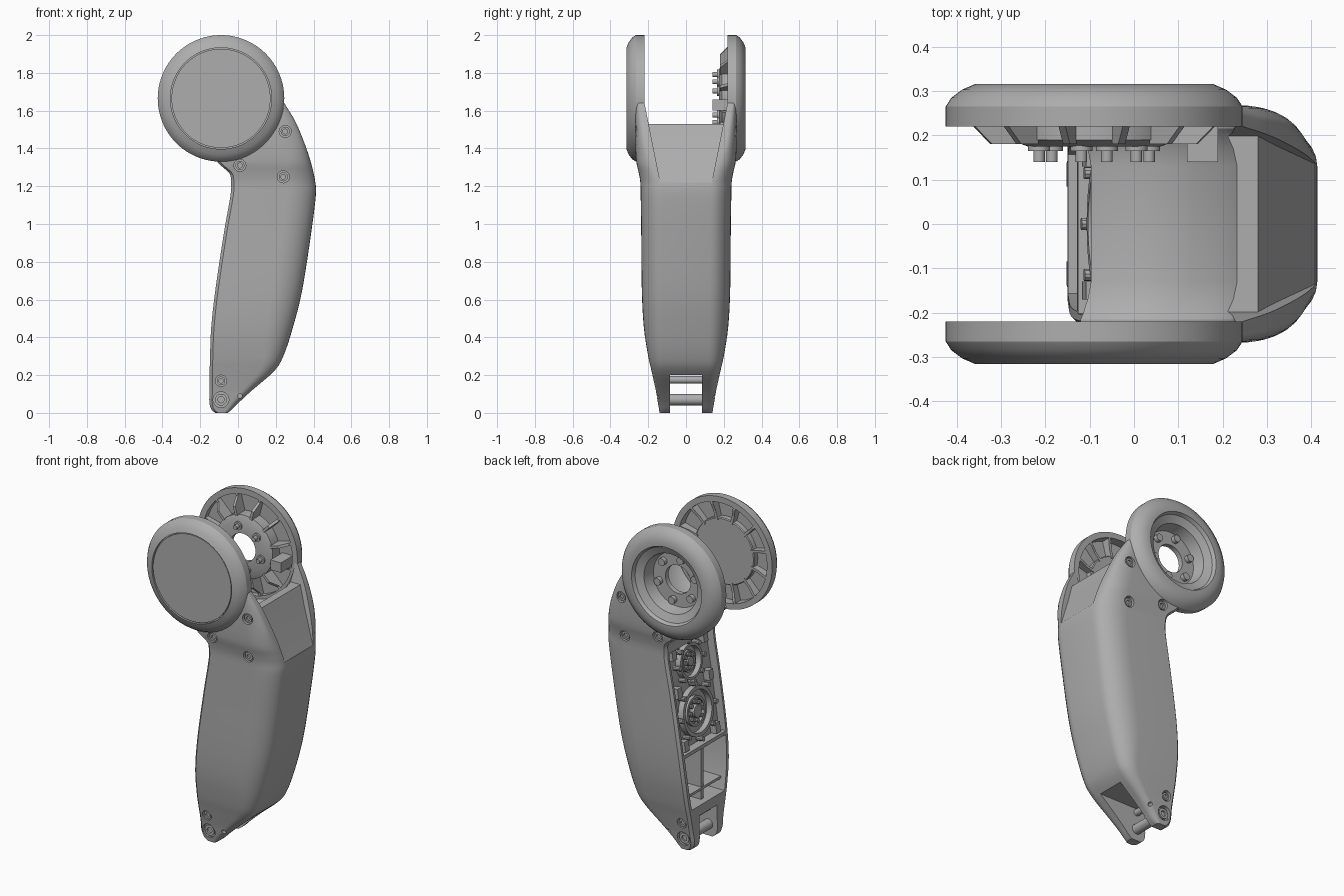
import bpy, bmesh
from math import radians, pi, sin, cos
from mathutils import Matrix, Vector

cube = bpy.data.objects.get("Cube")
if cube:
    bpy.data.objects.remove(cube, do_unlink=True)

grey = bpy.data.materials.new("plain_grey")
grey.use_nodes = True
TONE = (0.42, 0.42, 0.42, 1)
grey.diffuse_color = TONE
grey.node_tree.nodes["Principled BSDF"].inputs["Base Color"].default_value = TONE

HUB = Vector((-0.09, 0, 1.665))


def finish(name, bm):
    bmesh.ops.remove_doubles(bm, verts=bm.verts, dist=0.0001)
    bmesh.ops.recalc_face_normals(bm, faces=bm.faces)
    mesh = bpy.data.meshes.new(name)
    bm.to_mesh(mesh)
    bm.free()
    mesh.materials.append(grey)
    obj = bpy.data.objects.new(name, mesh)
    bpy.context.collection.objects.link(obj)
    return obj


def activate(obj):
    bpy.ops.object.select_all(action='DESELECT')
    obj.select_set(True)
    bpy.context.view_layer.objects.active = obj


def smooth(obj):
    activate(obj)
    bpy.ops.object.shade_smooth_by_angle(angle=radians(30))


def cut(obj, bm):
    cutter = finish("cutter", bm)
    cutter.hide_render = True
    activate(obj)
    mod = obj.modifiers.new("cut", 'BOOLEAN')
    mod.operation, mod.solver, mod.object = 'DIFFERENCE', 'EXACT', cutter
    bpy.ops.object.modifier_apply(modifier=mod.name)
    bpy.data.objects.remove(cutter, do_unlink=True)


def loft(bm, rings):
    rows = [[bm.verts.new(p) for p in ring] for ring in rings]
    n = len(rows[0])
    for a, b in zip(rows, rows[1:]):
        for i in range(n):
            j = (i + 1) % n
            bm.faces.new((a[i], a[j], b[j], b[i]))
    bm.faces.new(rows[0])
    bm.faces.new(rows[-1])


def lathe(bm, profile, matrix, closed=False, seg=64):
    """Turn (radius, height) points about the matrix's z axis."""
    pts = profile + profile[:1] if closed else profile
    rows = [[bm.verts.new(matrix @ Vector((r * cos(2 * pi * k / seg), r * sin(2 * pi * k / seg), h)))
             for k in range(seg)] for r, h in pts]
    for a, b in zip(rows, rows[1:]):
        for i in range(seg):
            j = (i + 1) % seg
            bm.faces.new((a[i], a[j], b[j], b[i]))


def rod(bm, radius, low, high, matrix, seg=20):
    lathe(bm, [(0, low), (radius, low), (radius, high), (0, high)], matrix, seg=seg)


def box(bm, lo, hi, matrix=Matrix()):
    loft(bm, [[matrix @ Vector((x, y, z)) for x, y in
               ((lo[0], lo[1]), (hi[0], lo[1]), (hi[0], hi[1]), (lo[0], hi[1]))] for z in (lo[2], hi[2])])


def side(s, x=0, z=0):
    """Local z points out of the left (s=1) or right (s=-1) side."""
    return Matrix.Translation((x, 0, z)) @ Matrix.Rotation(-s * pi / 2, 4, 'X')


# Limb shell: height, x start, x end, half width, corner length, corner depth
STATIONS = [Vector(v) for v in (
    (0, -.12, -.055, .14, .02, .02), (.02, -.142, -.03, .143, .03, .03),
    (.06, -.152, .01, .15, .04, .04), (.12, -.15, .075, .16, .05, .04),
    (.22, -.15, .19, .182, .08, .06), (.3, -.148, .24, .2, .1, .08),
    (.45, -.142, .29, .223, .14, .1), (.65, -.12, .34, .234, .16, .11),
    (.95, -.075, .387, .237, .16, .11), (1.15, -.04, .412, .24, .16, .11),
    (1.22, -.037, .41, .242, .16, .11), (1.27, -.047, .4, .25, .15, .1),
    (1.33, -.11, .385, .263, .13, .09), (1.42, -.15, .355, .268, .12, .06),
    (1.54, -.15, .305, .268, .08, .04), (1.64, -.1, .245, .265, .03, .02))]


def refine(pts, steps=4):
    out = []
    for i in range(len(pts) - 1):
        a, b = pts[i], pts[i + 1]
        ma = (b - pts[i - 1]) / 2 if i else b - a
        mb = (pts[i + 2] - a) / 2 if i + 2 < len(pts) else b - a
        for k in range(steps):
            t = k / steps
            h = t * t * (3 - 2 * t)
            out.append(a * (1 - h) + b * h + ma * (t * (1 - t) ** 2) - mb * (t * t * (1 - t)))
    return out + [pts[-1]]


FINE = refine(STATIONS)


def at(z):
    for a, b in zip(FINE, FINE[1:]):
        if a[0] <= z <= b[0]:
            return a.lerp(b, (z - a[0]) / (b[0] - a[0]))
    return FINE[-1]


def section(s):
    z, x0, x1, w, cx, cy = s
    half = [(x0, w - .015), (x0 + .015, w)]
    for k in range(9):
        t = k * pi / 16
        half.append((x1 - cx + cx * sin(t), w - cy + cy * cos(t)))
    return [(x, y, z) for x, y in half] + [(x, -y, z) for x, y in reversed(half)]


bm = bmesh.new()
loft(bm, [section(s) for s in FINE])
limb = finish("limb_shell", bm)

# Round seat between the two ears
bm = bmesh.new()
half = [(.32, .4), (.32, .215), (.33, .2), (.342, .17), (.35, .13)]
lathe(bm, [(0, .4)] + half + [(r, -h) for r, h in reversed(half)] + [(0, -.4)], side(1, HUB.x, HUB.z))
cut(limb, bm)

# Sloped notch in the rear wall
bm = bmesh.new()
notch = [(-.1, 1.53), (.28, 1.53), (.322, 1.42), (.408, 1.22), (.6, 1.22), (.6, 1.8), (-.1, 1.8)]
loft(bm, [[(x, s * (.14 + .2 * (z - 1.24)), z) for x, z in notch] for s in (-1, 1)])
cut(limb, bm)

# Gear pocket, deep lower pocket and fork gap
for low, high, depth, rim in ((.6, 1.2, .05, .03), (.26, .58, .2, .035)):
    bm = bmesh.new()
    rings = []
    for k in range(9):
        s = at(low + (high - low) * k / 8)
        a, b, w = s[1] - .1, s[1] + depth, s[3] - rim
        rings.append([(a, -w, s[0]), (b, -w, s[0]), (b, w, s[0]), (a, w, s[0])])
    loft(bm, rings)
    cut(limb, bm)
bm = bmesh.new()
box(bm, (-.4, -.085, -.1), (.6, .085, .2))
cut(limb, bm)

# Screw holes and screws on both sides
SCREWS = [(.25, 1.49, .268, .032), (.01, 1.31, .258, .032), (.24, 1.25, .245, .032),
          (-.09, .17, .171, .03), (-.09, .07, .152, .042)]
holes, heads = bmesh.new(), bmesh.new()
for s in (-1, 1):
    for x, z, y, r in SCREWS:
        rod(holes, r, y - .02, y + .06, side(s, x, z))
        lathe(heads, [(0, y - .016), (r * .4, y - .016), (r * .4, y - .006), (r * .75, y - .006),
                      (r * .75, y - .03), (0, y - .03)], side(s, x, z), seg=20)
    rod(holes, .012, .1, .3, side(s, .01, .09))
cut(limb, holes)
smooth(limb)
smooth(finish("screw_heads", heads))

# Fork pins
bm = bmesh.new()
rod(bm, .03, -.12, .12, side(1, -.09, .07))
rod(bm, .02, -.12, .12, side(1, -.09, .175))
smooth(finish("fork_pins", bm))

# Ribs inside the lower pocket
bm = bmesh.new()
box(bm, (-.11, -.012, .25), (.1, .012, .6))
box(bm, (-.115, -.17, .32), (.09, .17, .335))
finish("pocket_ribs", bm)

# Gear housings in the upper pocket
bm = bmesh.new()
tilt = Vector((-.99, 0, .144)).to_track_quat('Z', 'Y').to_matrix().to_4x4()
for z, r in ((1.07, .105), (.78, .145)):
    m = Matrix.Translation((at(z)[1] + .05, 0, z)) @ tilt
    lathe(bm, [(r * .85, -.01), (r * .85, .035), (r, .035), (r, -.01)], m, closed=True, seg=40)
    lathe(bm, [(r * .5, -.01), (r * .5, .02), (r * .6, .02), (r * .6, -.01)], m, closed=True, seg=32)
    rod(bm, r * .25, -.01, .03, m)
    for k in range(8):
        turn = m @ Matrix.Rotation(k * pi / 4, 4, 'Z')
        rod(bm, .012, -.01, .025, turn @ Matrix.Translation((r * .38, 0, 0)), 10)
        rod(bm, .014, -.01, .045, turn @ Matrix.Translation((r * 1.12, 0, 0)), 10)
for s in (-1, 1):
    for z in (.63, .94, 1.16):
        m = Matrix.Translation((at(z)[1] + .05, s * .15, z)) @ tilt
        box(bm, (-.02, -.03, -.01), (.02, .03, .04), m)
smooth(finish("gear_housings", bm))

# Hub discs: shared rounded rim, from inner wall to outer face
RIM = [(.3, .22), (.335, .22), (.335, .265), (.322, .285), (.298, .303), (.268, .316)]
bm = bmesh.new()
lathe(bm, [(0, .24), (.195, .24), (.2, .245), (.2, .275), (.3, .275)] + RIM +
      [(.268, .302), (.262, .302), (.262, .312), (0, .312)], side(-1, HUB.x, HUB.z), seg=96)
smooth(finish("right_disc", bm))

bm = bmesh.new()
lathe(bm, [(.085, .175), (.15, .175), (.19, .19), (.19, .255), (.3, .255)] + RIM +
      [(.235, .316), (.225, .295), (.18, .275), (.165, .205), (.085, .205)],
      side(1, HUB.x, HUB.z), closed=True, seg=96)
smooth(finish("left_disc", bm))

# Radial ribs, sloped from hub to rim
for name, s, inner, floor in (("right_ribs", -1, .235, .28), ("left_ribs", 1, .18, .26)):
    bm = bmesh.new()
    for k in range(12):
        m = side(s, HUB.x, HUB.z) @ Matrix.Rotation((k + .5) * pi / 6, 4, 'Z')
        outline = [(.185, floor), (.185, inner), (.24, inner), (.285, .225), (.31, .225), (.31, floor)]
        loft(bm, [[m @ Vector((x, y, h)) for x, h in outline] for y in (-.008, .008)])
    finish(name, bm)

# Hub posts and connector block on the left disc
bm = bmesh.new()
for k in range(6):
    m = side(1, HUB.x, HUB.z) @ Matrix.Rotation(k * pi / 3 + .3, 4, 'Z') @ Matrix.Translation((.13, 0, 0))
    rod(bm, .025, .165, .18, m)
    rod(bm, .013, .14, .225, m)
    rod(bm, .022, .2, .23, m)
box(bm, (.12, .14, 1.6), (.19, .26, 1.66))
smooth(finish("hub_posts", bm))
